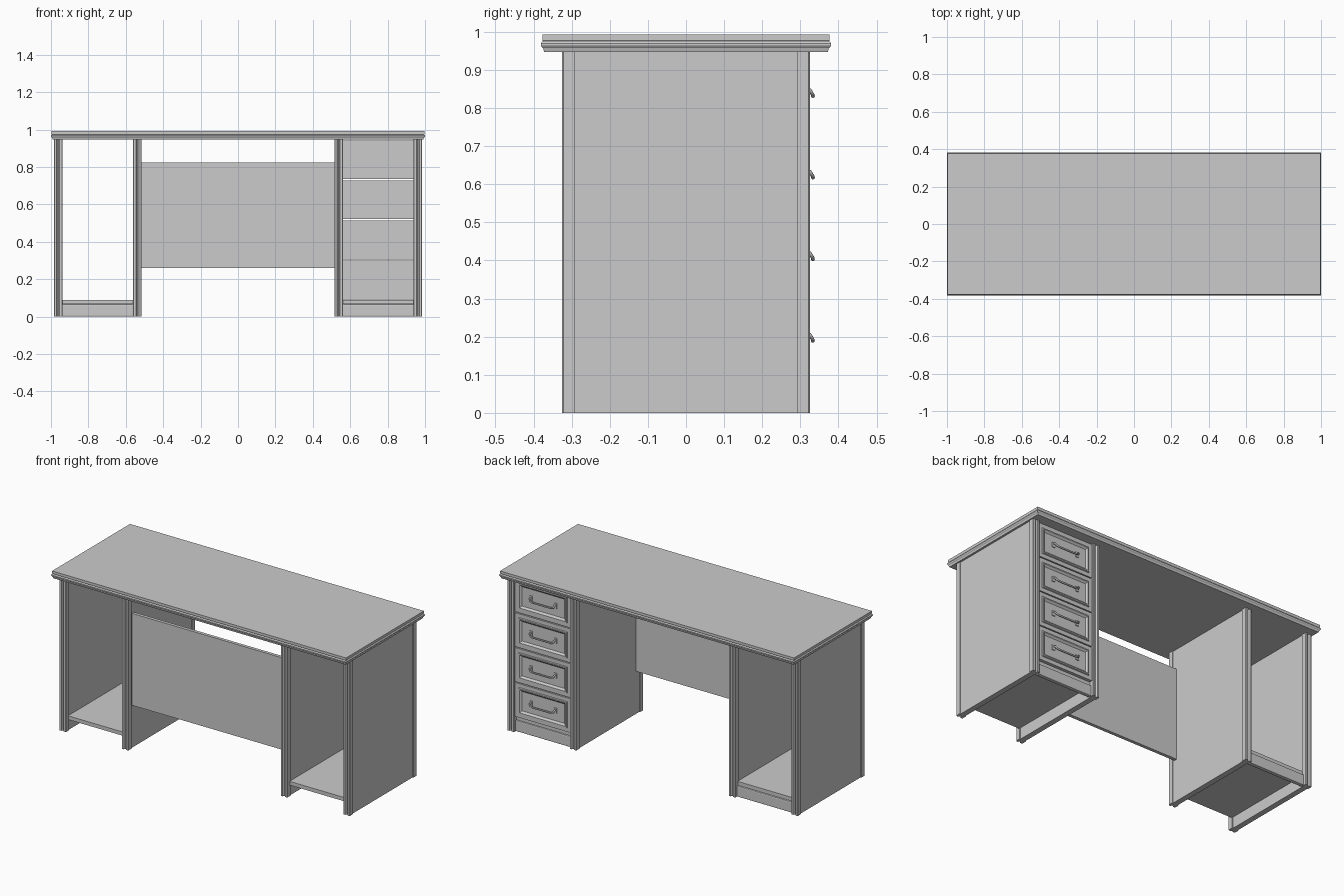
import bpy, bmesh
from mathutils import Vector

if "Cube" in bpy.data.objects:
    bpy.data.objects.remove(bpy.data.objects["Cube"], do_unlink=True)

GREY = (0.6, 0.6, 0.6, 1)
grey = bpy.data.materials.new("plain_grey")
grey.use_nodes = True
grey.diffuse_color = GREY
grey.node_tree.nodes["Principled BSDF"].inputs["Base Color"].default_value = GREY


def finish(name, bm):
    bmesh.ops.recalc_face_normals(bm, faces=bm.faces)
    mesh = bpy.data.meshes.new(name)
    bm.to_mesh(mesh)
    bm.free()
    mesh.materials.append(grey)
    obj = bpy.data.objects.new(name, mesh)
    bpy.context.collection.objects.link(obj)
    return obj


def box_mesh(lo, hi):
    bm = bmesh.new()
    bmesh.ops.create_cube(bm, size=1)
    lo, hi = Vector(lo), Vector(hi)
    for v in bm.verts:
        v.co = (lo + hi) / 2 + v.co * (hi - lo)
    return bm


def box(name, lo, hi, bevel=0):
    obj = finish(name, box_mesh(lo, hi))
    if bevel:
        mod = obj.modifiers.new("soft_edge", "BEVEL")
        mod.width = bevel
        mod.segments = 2
    return obj


def loft(name, rings):
    """Join matching rings of points and cap both ends."""
    bm = bmesh.new()
    loops = [[bm.verts.new(p) for p in ring] for ring in rings]
    n = len(loops[0])
    for a, b in zip(loops, loops[1:]):
        for i in range(n):
            j = (i + 1) % n
            bm.faces.new((a[i], a[j], b[j], b[i]))
    bm.faces.new(loops[0])
    bm.faces.new(loops[-1])
    return finish(name, bm)


UNDER = 0.947   # underside of the worktop
END = 0.325     # front and back limit of the pedestals

# Worktop with a moulded edge: (overhang inset, height)
edge = [(0.009, UNDER), (0.006, 0.957), (0.002, 0.961), (0, 0.965), (0, 0.969),
        (0.003, 0.973), (0.006, 0.975), (0.004, 0.978), (0.004, 0.992)]
loft("worktop", [[(sx * (1 - d), sy * (0.381 - d), z)
                  for sx, sy in ((-1, -1), (1, -1), (1, 1), (-1, 1))]
                 for d, z in edge])

# Upright panels, each ending in grooved posts
half_post = [(0.0225, 0.032), (0.0225, 0.003), (0.0195, 0), (0.008, 0),
             (0.006, 0.004), (0.002, 0.008)]
post = half_post + [(-x, y) for x, y in reversed(half_post)]
for side, label in ((-1, "right"), (1, "left")):
    for x, place in ((0.9615, "outer"), (0.5385, "inner")):
        cx = side * x
        box(f"{label}_{place}_panel", (cx - 0.017, -0.3, 0), (cx + 0.017, 0.3, UNDER))
        for sy, face in ((-1, "front"), (1, "back")):
            loft(f"{label}_{place}_{face}_post",
                 [[(cx + px, sy * (END - py), z) for px, py in post]
                  for z in (0, UNDER)])

    # Pedestal floor and plinth
    a, b = sorted((side * 0.559, side * 0.942))
    box(f"{label}_floor", (a, -0.3, 0.067), (b, 0.3, 0.09))
    box(f"{label}_plinth", (a, 0.285, 0), (b, 0.31, 0.067), 0.006)

# Modesty panel between the pedestals
box("modesty_panel", (-0.523, -0.282, 0.26), (0.523, -0.262, 0.823))

# Drawer fronts with a raised frame around a sunken field, and bow handles
steps = [(0.033, 0), (0.004, 0.006), (0.010, 0), (0.016, -0.010), (0.002, 0)]
bottom, pitch, mid = 0.09, 0.214, 0.7475
for i in range(4):
    z = bottom + i * pitch
    bm = box_mesh((0.56, 0.295, z + 0.003), (0.937, 0.315, z + pitch - 0.003))
    bmesh.ops.recalc_face_normals(bm, faces=bm.faces)
    field = max(bm.faces, key=lambda f: f.calc_center_median().y)
    for thick, depth in steps:
        bmesh.ops.inset_region(bm, faces=[field], thickness=thick, depth=depth)
    finish(f"drawer_front_{i + 1}", bm)

    zc = z + pitch / 2
    for s in (-1, 1):
        x = mid + s * 0.083
        box(f"handle_plate_{i + 1}", (x - 0.01, 0.31, zc - 0.012),
            (x + 0.01, 0.317, zc + 0.02), 0.002)
    path = [(-0.083, 0.312, 0.008), (-0.083, 0.325, 0.008), (-0.078, 0.332, -0.004),
            (-0.06, 0.333, -0.008), (0.06, 0.333, -0.008), (0.078, 0.332, -0.004),
            (0.083, 0.325, 0.008), (0.083, 0.312, 0.008)]
    curve = bpy.data.curves.new(f"handle_{i + 1}", "CURVE")
    curve.dimensions = "3D"
    curve.bevel_depth = 0.005
    curve.bevel_resolution = 2
    curve.use_fill_caps = True
    spline = curve.splines.new("POLY")
    spline.points.add(len(path) - 1)
    for p, (x, y, dz) in zip(spline.points, path):
        p.co = (mid + x, y, zc + dz, 1)
    curve.materials.append(grey)
    bpy.context.collection.objects.link(bpy.data.objects.new(f"handle_{i + 1}", curve))
